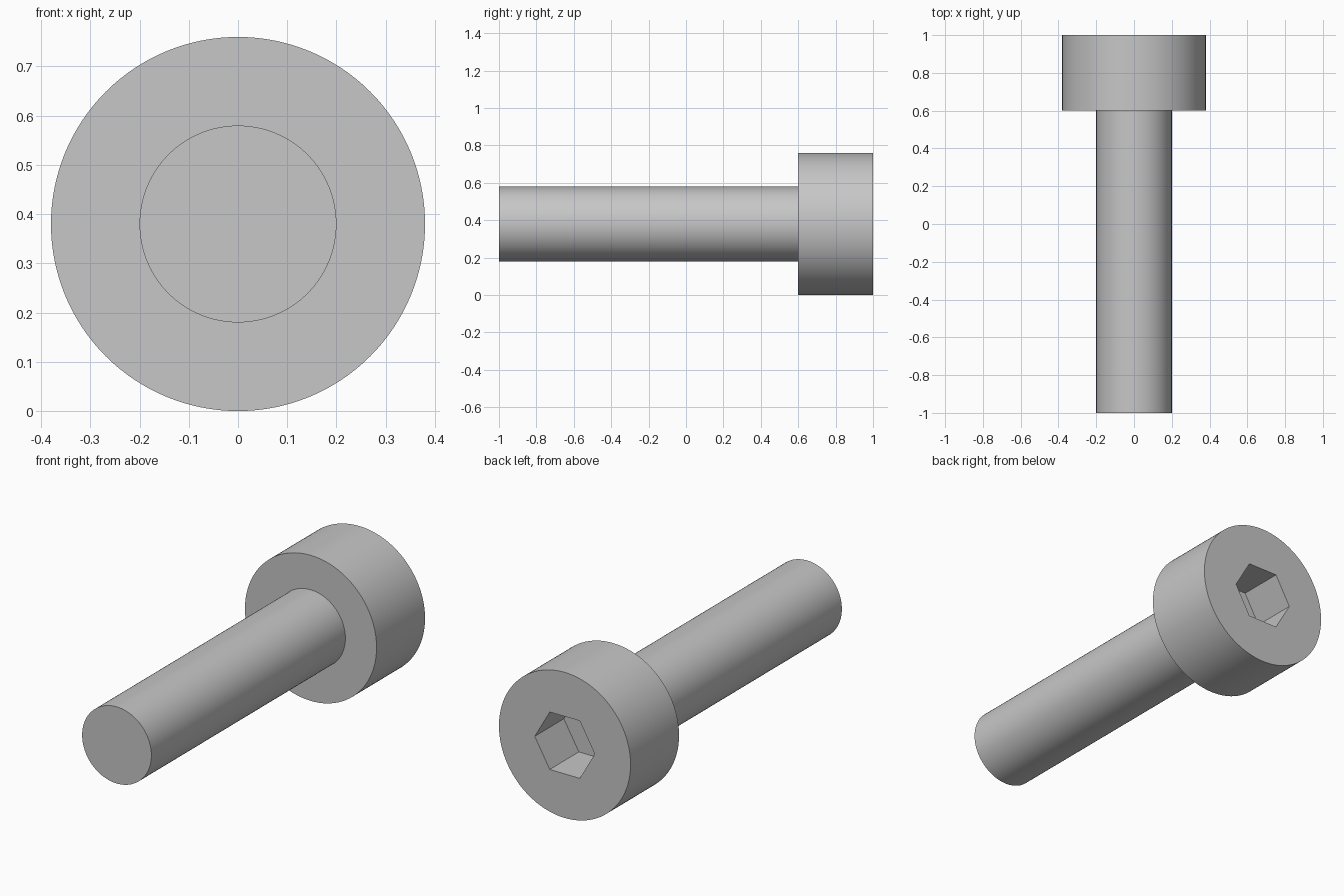
import bpy
import bmesh
from math import cos, sin, tau, radians, sqrt
from mathutils import Vector

if "Cube" in bpy.data.objects:
    bpy.data.objects.remove(bpy.data.objects["Cube"])

AXIS_Z = 0.38
SIDES = 128

# Plain grey metal
GREY = (0.57, 0.57, 0.57, 1.0)
metal = bpy.data.materials.new("grey metal")
metal.use_nodes = True
metal.diffuse_color = GREY
metal.node_tree.nodes["Principled BSDF"].inputs["Base Color"].default_value = GREY


def prism(name, sides, radius, y_start, y_end):
    """Regular prism along y, with one corner on the +x side."""
    bm = bmesh.new()
    ring = [bm.verts.new((radius * cos(tau * i / sides), y_start,
                          AXIS_Z + radius * sin(tau * i / sides)))
            for i in range(sides)]
    cap = bm.faces.new(ring)
    grown = bmesh.ops.extrude_face_region(bm, geom=[cap], use_keep_orig=True)["geom"]
    bmesh.ops.translate(bm, vec=Vector((0, y_end - y_start, 0)),
                        verts=[v for v in grown if isinstance(v, bmesh.types.BMVert)])
    bmesh.ops.recalc_face_normals(bm, faces=bm.faces)
    mesh = bpy.data.meshes.new(name)
    bm.to_mesh(mesh)
    bm.free()
    mesh.materials.append(metal)
    obj = bpy.data.objects.new(name, mesh)
    bpy.context.collection.objects.link(obj)
    return obj


def select_only(obj):
    bpy.ops.object.select_all(action='DESELECT')
    obj.select_set(True)
    bpy.context.view_layer.objects.active = obj


# Shaft, set slightly into the head
shaft = prism("shaft", SIDES, 0.2, -1.0, 0.62)

# Cylindrical head with a hexagonal socket in its back face
head = prism("head", SIDES, 0.38, 0.6, 1.0)
socket_cutter = prism("socket_cutter", 6, 0.3 / sqrt(3), 0.76, 1.1)
socket_cutter.hide_render = True
cut = head.modifiers.new("socket", 'BOOLEAN')
cut.operation = 'DIFFERENCE'
cut.solver = 'EXACT'
cut.object = socket_cutter
select_only(head)
bpy.ops.object.modifier_apply(modifier=cut.name)
bpy.data.objects.remove(socket_cutter)

# Smooth round sides, crisp rims
for part in (shaft, head):
    select_only(part)
    bpy.ops.object.shade_smooth_by_angle(angle=radians(30))
